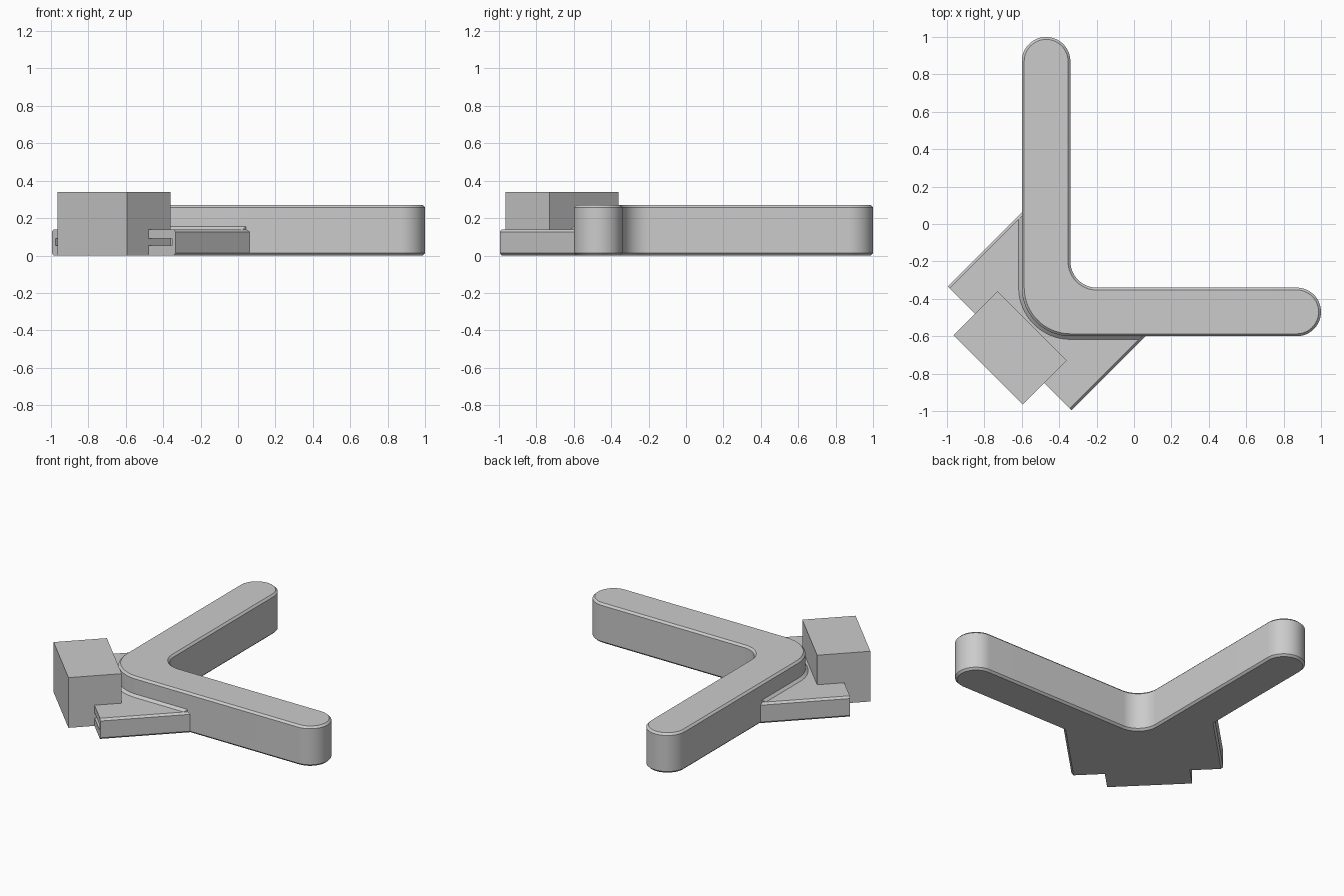
import bpy, bmesh, math
from mathutils import Matrix

if "Cube" in bpy.data.objects:
    bpy.data.objects.remove(bpy.data.objects["Cube"])

grey = bpy.data.materials.new("light grey")
grey.diffuse_color = (0.6, 0.6, 0.6, 1)
grey.use_nodes = True
grey.node_tree.nodes["Principled BSDF"].inputs["Base Color"].default_value = grey.diffuse_color
DIAGONAL = Matrix.Rotation(math.radians(-45), 4, 'Z')


def arc(cx, cy, r, start, end, n=16):
    return [(cx + r * math.cos(math.radians(start + (end - start) * i / n)),
             cy + r * math.sin(math.radians(start + (end - start) * i / n)))
            for i in range(n + 1)]


def elbow(grow):
    """Outline of the L-shaped bar, grown outwards by an offset."""
    return (arc(-0.34, -0.34, 0.26 + grow, 180, 270)        # outer corner
            + arc(0.87, -0.47, 0.13 + grow, -90, 90, 24)    # right arm end
            + arc(-0.20, -0.20, 0.14 - grow, 270, 180)      # inner corner
            + arc(-0.47, 0.87, 0.13 + grow, 0, 180, 24))    # back arm end


def loft(name, rings):
    """Closed solid through (outline, z) rings."""
    bm = bmesh.new()
    loops = [[bm.verts.new((x, y, z)) for x, y in pts] for pts, z in rings]
    n = len(loops[0])
    for a, b in zip(loops, loops[1:]):
        for i in range(n):
            j = (i + 1) % n
            bm.faces.new((a[i], a[j], b[j], b[i]))
    bm.faces.new(loops[0][::-1])
    bm.faces.new(loops[-1])
    bmesh.ops.recalc_face_normals(bm, faces=bm.faces)
    mesh = bpy.data.meshes.new(name)
    bm.to_mesh(mesh)
    bm.free()
    mesh.materials.append(grey)
    ob = bpy.data.objects.new(name, mesh)
    bpy.context.collection.objects.link(ob)
    return ob


def rect(x, y0, y1):
    return [(-x, y0), (x, y0), (x, y1), (-x, y1)]


def diagonal_box(name, x, y0, y1, z0, z1):
    ob = loft(name, [(rect(x, y0, y1), z0), (rect(x, y0, y1), z1)])
    ob.data.transform(DIAGONAL)
    return ob


def combine(ob, tool, operation):
    mod = ob.modifiers.new(operation.lower(), 'BOOLEAN')
    mod.object, mod.operation, mod.solver = tool, operation, 'EXACT'
    bpy.context.view_layer.objects.active = ob
    bpy.ops.object.modifier_apply(modifier=mod.name)
    bpy.data.objects.remove(tool)


# L-shaped bar with chamfered rims
C = 0.013
bracket = loft("corner_bracket", [(elbow(-C), 0), (elbow(0), C),
                                  (elbow(0), 0.27 - C), (elbow(-C), 0.27)])

# Diagonal base plate, chamfered along its two sides
W, Y0, Y1, H = 0.467, -0.9405, -0.2, 0.14
plate = loft("base_plate", [(rect(W - C, Y0, Y1), 0), (rect(W, Y0, Y1), C),
                            (rect(W, Y0, Y1), H - C), (rect(W - C, Y0, Y1), H)])
plate.data.transform(DIAGONAL)

# Keep only the part of the plate outside the bar's centre line
region = [(-1.3, -1.3), (0.4, -1.3), (0.4, -0.47), (-0.47, -0.47), (-0.47, 0.4), (-1.3, 0.4)]
combine(plate, loft("plate_limit", [(region, -0.1), (region, 0.5)]), 'INTERSECT')

# Slot in the plate's outer edge
combine(plate, diagonal_box("slot", 0.44, -1.0, -0.771, 0.053, 0.09), 'DIFFERENCE')

# Sloped weld strip where the plate meets the bar
weld = loft("weld", [(elbow(0.017), 0.12), (elbow(0.017), H), (elbow(-0.003), 0.158)])
combine(weld, diagonal_box("weld_limit", W - C, -1.2, -0.35, 0, 0.3), 'INTERSECT')
combine(weld, loft("weld_side", [(region, -0.1), (region, 0.5)]), 'INTERSECT')

# Upright block on the plate's outer edge
block = diagonal_box("block", 0.262, -1.103, -0.771, 0, 0.34)

for part in (plate, weld, block):
    combine(bracket, part, 'UNION')

bpy.ops.object.select_all(action='DESELECT')
bracket.select_set(True)
bpy.context.view_layer.objects.active = bracket
bpy.ops.object.shade_smooth_by_angle(angle=math.radians(30))
